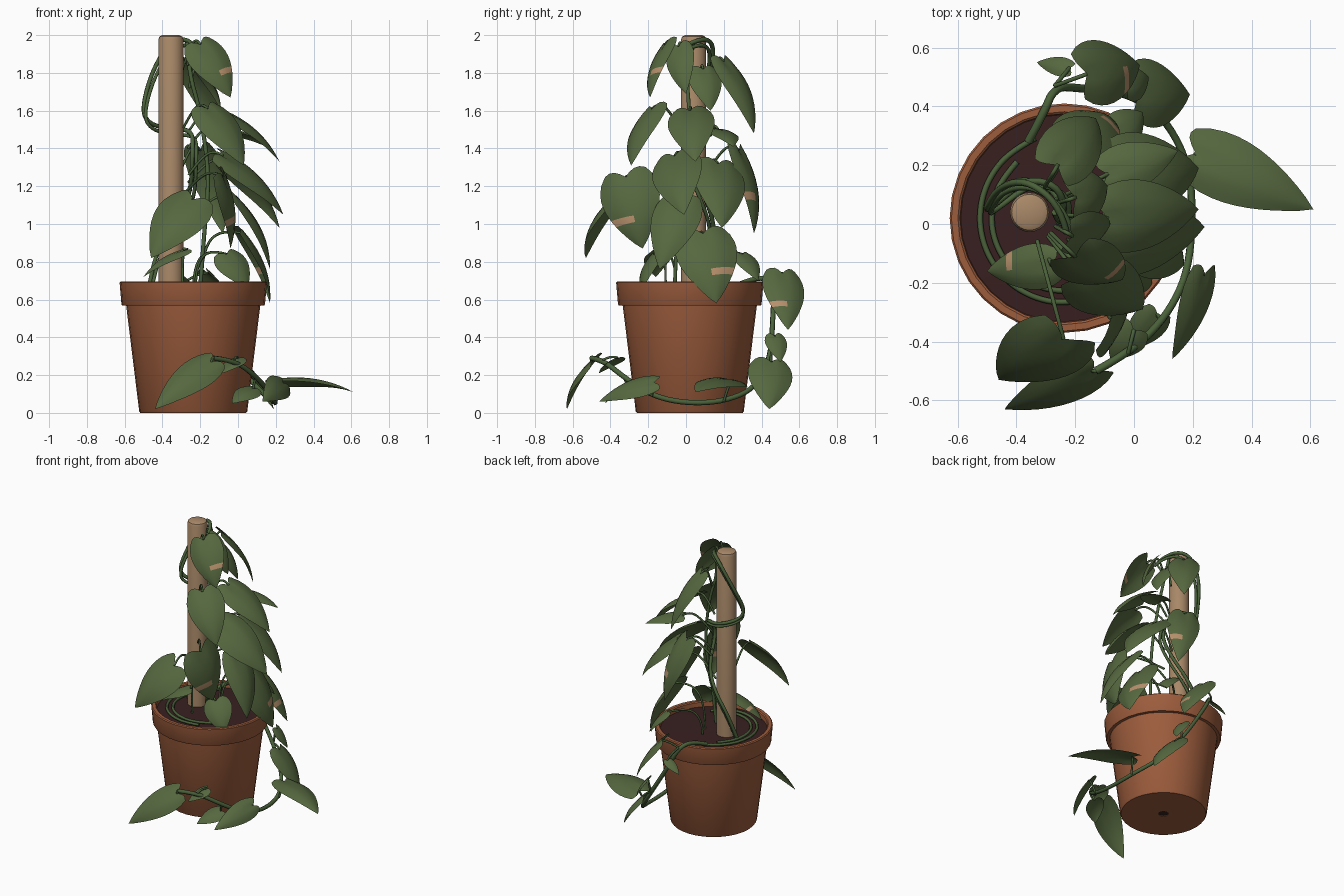
import bpy, bmesh, math
from mathutils import Vector as V

if "Cube" in bpy.data.objects:
    bpy.data.objects.remove(bpy.data.objects["Cube"])


def material(name, rgb):
    m = bpy.data.materials.new(name)
    m.diffuse_color = (*rgb, 1)
    m.use_nodes = True
    m.node_tree.nodes["Principled BSDF"].inputs["Base Color"].default_value = m.diffuse_color
    return m


POT = material("terracotta", (0.335, 0.108, 0.046))
SOIL = material("dark soil", (0.04, 0.014, 0.014))
WOOD = material("wooden pole", (0.40, 0.25, 0.14))
LEAF = material("leaf green", (0.092, 0.138, 0.05))
DRY = material("dry patch", (0.47, 0.28, 0.15))
STEM = material("stem green", (0.068, 0.12, 0.042))

POT_C = V((-0.237, 0.02, 0))
POLE_C = V((-0.355, 0.04, 0))


def make_object(name, bm, mats, angle=40):
    me = bpy.data.meshes.new(name)
    bm.to_mesh(me)
    bm.free()
    for m in mats:
        me.materials.append(m)
    ob = bpy.data.objects.new(name, me)
    bpy.context.collection.objects.link(ob)
    bpy.ops.object.select_all(action='DESELECT')
    ob.select_set(True)
    bpy.context.view_layer.objects.active = ob
    bpy.ops.object.shade_smooth_by_angle(angle=math.radians(angle))
    return ob


def lathe(name, profile, centre, mat, seg=32):
    bm = bmesh.new()
    rings = []
    for r, z in profile:
        if r == 0:
            rings.append([bm.verts.new(centre + V((0, 0, z)))] * seg)
        else:
            rings.append([bm.verts.new(centre + V((r * math.cos(a), r * math.sin(a), z)))
                          for a in (2 * math.pi * i / seg for i in range(seg))])
    for a, b in zip(rings, rings[1:]):
        for i in range(seg):
            j = (i + 1) % seg
            quad = list(dict.fromkeys((a[i], a[j], b[j], b[i])))
            if len(quad) > 2:
                bm.faces.new(quad)
    bmesh.ops.recalc_face_normals(bm, faces=bm.faces)
    return make_object(name, bm, [mat])


# Pot with rim and drain hole, soil, pole
lathe("pot", [(0.034, 0.012), (0.034, 0), (0.28, 0), (0.286, 0.008), (0.355, 0.568), (0.376, 0.568),
              (0.38, 0.575), (0.39, 0.69), (0.384, 0.696), (0.362, 0.696), (0.355, 0.69), (0.35, 0.63)],
      POT_C, POT)
lathe("soil", [(0, 0.665), (0.2, 0.665), (0.355, 0.658)], POT_C, SOIL)
lathe("drain_hole", [(0.034, 0.006), (0.033, 0.003), (0, 0.003)], POT_C, SOIL, 16)
lathe("pole", [(0.067, 0.6), (0.067, 1.975), (0.061, 1.992), (0.045, 2.0), (0, 2.0)], POLE_C, WOOD, 24)


def tube(name, points, radius):
    cu = bpy.data.curves.new(name, 'CURVE')
    cu.dimensions = '3D'
    cu.bevel_depth = radius
    cu.bevel_resolution = 1
    cu.resolution_u = 5
    cu.use_fill_caps = True
    sp = cu.splines.new('NURBS')
    sp.points.add(len(points) - 1)
    for p, co in zip(sp.points, points):
        p.co = (*co, 1)
    sp.order_u = 3
    sp.use_endpoint_u = True
    cu.materials.append(STEM)
    ob = bpy.data.objects.new(name, cu)
    bpy.context.collection.objects.link(ob)
    bpy.ops.object.select_all(action='DESELECT')
    ob.select_set(True)
    bpy.context.view_layer.objects.active = ob
    bpy.ops.object.convert(target='MESH')


# Heart-shaped leaf: half-width along the length, domed and folded at the midrib
def leaf(name, base, tip, width, normal, patch=0, bulge=0.34, rows=11, cols=8):
    base, tip = V(base), V(tip)
    length = (tip - base).length
    d = (tip - base).normalized()
    side = d.cross(V(normal)).normalized()
    n = side.cross(d)
    bm = bmesh.new()
    grid = []
    for i in range(rows + 1):
        t = i / rows
        w = width / 2 * max(0, math.sin(math.pi * (0.1 + 0.9 * t) ** 0.64)) ** 0.85
        row = []
        for j in range(cols + 1):
            v = 2 * j / cols - 1
            y = t * length - 0.1 * length * (1 - t) ** 3 * math.sin(math.pi * min(1, abs(v) * 0.75))
            z = bulge * length * t * (1 - t) - 0.32 * w * abs(v) ** 1.6 + 0.12 * w * min(abs(v), 0.35)
            row.append(bm.verts.new(base + d * y + side * (w * v) + n * z))
        grid.append(row)
    for i in range(rows):
        for j in range(cols):
            f = bm.faces.new((grid[i][j], grid[i][j + 1], grid[i + 1][j + 1], grid[i + 1][j]))
            half = j >= cols // 2 if patch > 0 else j < cols // 2
            if patch and i == 6 and half:
                f.material_index = 1
    bmesh.ops.remove_doubles(bm, verts=bm.verts, dist=0.0005)
    make_object(name, bm, [LEAF, DRY], 60)


# Climbing vines round the pole
climb = [(-0.47, 0.08, 0.67), (-0.44, 0.14, 0.85), (-0.34, 0.15, 1.0), (-0.25, 0.1, 1.15),
         (-0.24, -0.02, 1.38), (-0.24, 0.12, 1.5), (-0.36, 0.16, 1.5), (-0.47, 0.07, 1.53),
         (-0.51, 0.04, 1.6), (-0.46, 0.13, 1.8), (-0.36, 0.15, 1.97), (-0.25, 0.06, 1.98), (-0.23, -0.03, 1.93)]
tube("climbing_vine_1", climb, 0.012)
tube("climbing_vine_2", [(x * 1.04 + 0.03, y * 0.95 - 0.01, z - 0.03) for x, y, z in climb], 0.01)
tube("climbing_vine_3", [(-0.2, -0.06, 0.66), (-0.18, -0.05, 0.95), (-0.15, 0, 1.25), (-0.2, 0.02, 1.6),
                         (-0.26, 0.0, 1.8), (-0.27, 0.04, 1.96)], 0.011)

# Runners lying on the soil
for k, (r, a0, a1) in enumerate([(0.29, 290, 110), (0.25, 310, 130)]):
    tube("soil_runner_%d" % (k + 1),
         [POT_C + V((r * math.cos(a), r * math.sin(a), 0.675))
          for a in (math.radians(a0 + (a1 - a0) * i / 10) for i in range(11))], 0.01)

# Vine trailing over the rim and round the foot of the pot
trail = [(-0.36, 0.28, 0.68), (-0.31, 0.37, 0.72), (-0.27, 0.47, 0.7), (-0.17, 0.46, 0.52), (-0.03, 0.45, 0.3),
         (0.1, 0.37, 0.13), (0.19, 0.2, 0.06), (0.2, 0.0, 0.05), (0.18, -0.18, 0.09), (0.1, -0.33, 0.19),
         (-0.02, -0.44, 0.28), (-0.13, -0.5, 0.29)]
tube("trailing_vine", trail, 0.014)

# Leaves on the pole: base, tip, width, dry patch side
upper = [((-0.2, -0.11, 1.95), (-0.04, -0.19, 1.67), 0.23, -1),
         ((-0.21, -0.04, 1.94), (-0.08, 0.0, 1.69), 0.16, 0),
         ((-0.2, 0.09, 1.82), (-0.09, 0.13, 1.6), 0.18, 0),
         ((-0.26, 0.2, 1.86), (-0.13, 0.36, 1.48), 0.21, 0),
         ((-0.09, 0.02, 1.6), (0.22, 0.05, 1.33), 0.25, 0),
         ((-0.16, -0.18, 1.61), (0.03, -0.29, 1.31), 0.25, 0),
         ((-0.09, 0.17, 1.5), (0.15, 0.25, 1.41), 0.17, 0)]
lower = [((-0.08, -0.06, 1.36), (0.24, -0.01, 1.05), 0.28, 0),
         ((-0.05, 0.17, 1.32), (0.22, 0.19, 0.98), 0.29, 0),
         ((-0.2, 0.28, 1.39), (-0.08, 0.36, 0.95), 0.22, 1),
         ((-0.08, -0.32, 1.25), (-0.04, -0.23, 0.87), 0.32, 1),
         ((0.0, -0.02, 1.13), (0.17, -0.14, 0.76), 0.26, 0),
         ((0.03, 0.09, 0.95), (0.17, 0.16, 0.58), 0.33, -1),
         ((-0.24, -0.39, 1.13), (-0.46, -0.53, 0.82), 0.3, 0),
         ((-0.28, -0.14, 0.86), (-0.5, -0.16, 0.72), 0.16, 1),
         ((-0.06, -0.17, 0.84), (0.05, -0.23, 0.66), 0.19, 0),
         ((-0.06, 0.3, 0.84), (0.03, 0.38, 0.7), 0.14, 0)]
facing_up = {0: (0.4, -1, 0.4), 5: (0.55, -0.85, 0.5)}
facing_low = {2: (0.5, 1, 0.3), 3: (1, -0.2, 0.2), 6: (-0.3, -1, 0.55), 7: (-0.3, -0.2, 1), 8: (0.4, -0.8, 0.4)}

for group, leaves, facing in (("upper", upper, facing_up), ("lower", lower, facing_low)):
    for i, (b, t, w, p) in enumerate(leaves):
        b = V(b)
        out = V((b.x - POLE_C.x, b.y - POLE_C.y, 0)).normalized()
        leaf("%s_leaf_%d" % (group, i + 1), b, t, w, facing.get(i, out + V((0.2, 0, 0.5))), p, 0.42)
        # leaf stalk arching from the pole, or from the soil for the low leaves
        if b.z > 1.12:
            start = V((POLE_C.x, POLE_C.y, b.z - 0.1)) + out * 0.1
            pts = [start, start.lerp(b, 0.4) + V((0, 0, 0.06)), start.lerp(b, 0.8) + V((0, 0, 0.05)), b]
        else:
            start = V((POLE_C.x, POLE_C.y, 0.66)) + out * 0.16
            top = V((start.x, start.y, b.z))
            pts = [start, start.lerp(top, 0.6), top.lerp(b, 0.4) + V((0, 0, 0.03)), b]
        tube("%s_stalk_%d" % (group, i + 1), pts, 0.007)

# Leaves on the trailing vine: base, tip, width, facing, patch
trailing = [((-0.14, -0.5, 0.27), (-0.44, -0.63, 0.02), 0.2, (0, -1, 0.8), 0),
            ((0.21, 0.24, 0.17), (0.61, 0.05, 0.11), 0.23, (0, 0.15, 1), 0),
            ((0.08, -0.31, 0.13), (-0.03, -0.43, 0.05), 0.13, (0.2, -0.4, 1), 0),
            ((0.24, -0.17, 0.16), (0.13, -0.46, 0.06), 0.15, (1, -0.2, 1), 0),
            ((0.02, 0.45, 0.27), (0.19, 0.44, 0.02), 0.24, (0.9, 0.2, 0.6), 0)]
trailing += [((-0.16, 0.51, 0.74), (0.02, 0.54, 0.44), 0.23, (0.8, 0.3, 0.6), 1),
             ((-0.02, 0.47, 0.41), (0.05, 0.5, 0.27), 0.12, (1, 0.3, 0.6), 0),
             ((-0.22, 0.53, 0.62), (-0.33, 0.55, 0.55), 0.07, (0, 0.3, 1), 0),
             ((0.0, -0.36, 0.29), (-0.08, -0.46, 0.21), 0.13, (-0.3, -0.5, 1), 0)]
for i, (b, t, w, n, p) in enumerate(trailing):
    leaf("trailing_leaf_%d" % (i + 1), b, t, w, n, p)
    b = V(b)
    start = min((V(q) for q in trail), key=lambda q: (q - b).length)
    tube("trailing_stalk_%d" % (i + 1), [start, start.lerp(b, 0.6) + V((0, 0, 0.02)), b], 0.007)
